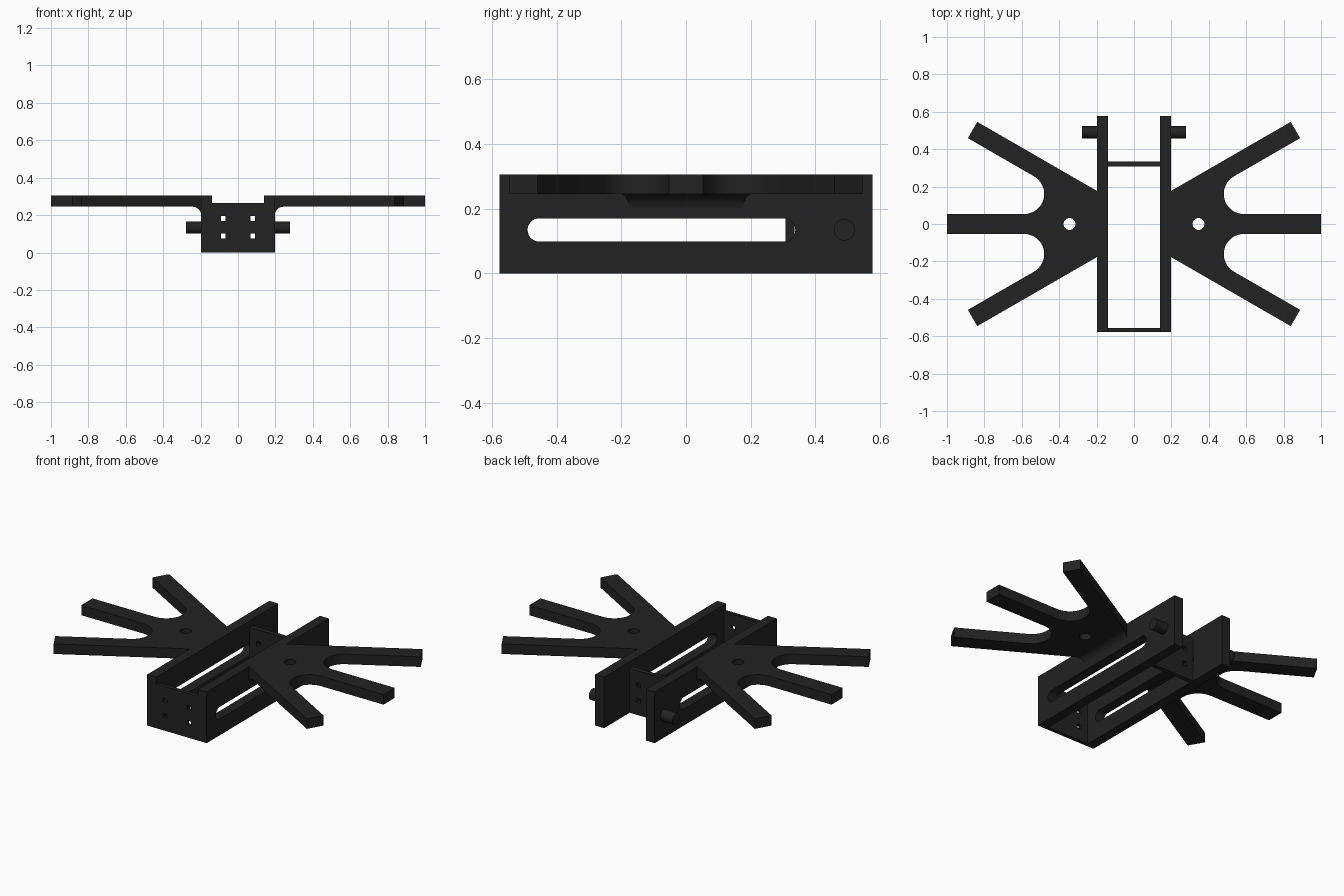
import bpy, bmesh, math
from math import sin, cos, pi

if "Cube" in bpy.data.objects:
    bpy.data.objects.remove(bpy.data.objects["Cube"])

black = bpy.data.materials.new("matte black")
black.diffuse_color = (0.016, 0.016, 0.016, 1)
black.use_nodes = True
black.node_tree.nodes["Principled BSDF"].inputs["Base Color"].default_value = black.diffuse_color
SLOPE = math.tan(pi / 6)


def make(name, sections):
    """Solid from two matching rings of 3D points."""
    bm = bmesh.new()
    a, b = [[bm.verts.new(p) for p in ring] for ring in sections]
    bm.faces.new(a)
    bm.faces.new(b)
    n = len(a)
    for i in range(n):
        bm.faces.new((a[i], a[(i + 1) % n], b[(i + 1) % n], b[i]))
    bmesh.ops.recalc_face_normals(bm, faces=bm.faces)
    mesh = bpy.data.meshes.new(name)
    bm.to_mesh(mesh)
    bm.free()
    mesh.materials.append(black)
    ob = bpy.data.objects.new(name, mesh)
    bpy.context.collection.objects.link(ob)
    return ob


def prism(name, pts, axis, lo, hi):
    """Extrude a 2D outline along x, y or z."""
    put = {"x": lambda p, t: (t, p[0], p[1]),
           "y": lambda p, t: (p[0], t, p[1]),
           "z": lambda p, t: (p[0], p[1], t)}[axis]
    return make(name, [[put(p, t) for p in pts] for t in (lo, hi)])


def rect(x0, x1, y0, y1):
    return [(x0, y0), (x1, y0), (x1, y1), (x0, y1)]


def arc(cx, cy, r, a0, a1, n):
    return [(cx + r * cos(a0 + (a1 - a0) * i / n), cy + r * sin(a0 + (a1 - a0) * i / n))
            for i in range(n + 1)]


def circle(cx, cy, r, n=32):
    return arc(cx, cy, r, 0, 2 * pi, n)[:-1]


def cut(ob, cutter):
    mod = ob.modifiers.new("cut", "BOOLEAN")
    mod.operation, mod.solver, mod.object = "DIFFERENCE", "EXACT", cutter
    bpy.context.view_layer.objects.active = ob
    bpy.ops.object.modifier_apply(modifier=mod.name)
    bpy.data.objects.remove(cutter)


def finish(ob, mirror=True):
    bpy.ops.object.select_all(action="DESELECT")
    ob.select_set(True)
    bpy.context.view_layer.objects.active = ob
    bpy.ops.object.shade_smooth_by_angle(angle=math.radians(30))
    if mirror:
        ob.modifiers.new("mirror", "MIRROR").use_mirror_merge = False


# side rails with a long rounded slot
rail = prism("side_rail", rect(-0.577, 0.577, 0, 0.305), "x", 0.138, 0.197)
slot = arc(0.302, 0.134, 0.036, -pi / 2, pi / 2, 16) + arc(-0.454, 0.134, 0.036, pi / 2, 1.5 * pi, 16)
cut(rail, prism("slot_cutter", slot, "x", 0.1, 0.25))
finish(rail)

# front plate and inner cross plate, each with four small holes
for name, half, y0, y1 in (("front_plate", 0.197, -0.577, -0.556),
                           ("cross_plate", 0.138, 0.308, 0.335)):
    plate = prism(name, rect(-half, half, 0, 0.265), "y", y0, y1)
    for x in (-0.079, 0.079):
        for z in (0.088, 0.181):
            cut(plate, prism("hole_cutter", rect(x - 0.013, x + 0.013, z - 0.013, z + 0.013),
                             "y", y0 - 0.05, y1 + 0.05))
    finish(plate, False)

# side pegs
finish(prism("side_peg", circle(0.49, 0.134, 0.033), "x", 0.197, 0.277))

# three-fingered wing: half outline, reflected across y = 0
half = [(1.0, 0.053)]
half += arc(0.588, 0.161, 0.108, 1.5 * pi, 2 * pi / 3, 20)
half += [(0.888, 0.459), (0.838, 0.546), (0.195, 0.175)]
outline = half + [(x, -y) for x, y in reversed(half)]
wing = prism("fingered_wing", outline, "z", 0.245, 0.305)
cut(wing, prism("wing_hole_cutter", circle(0.345, 0, 0.032), "z", 0.2, 0.4))
finish(wing)

# concave fillet under the wing root
profile = [(0.195, 0.247)] + arc(0.243, 0.199, 0.046, pi, pi / 2, 10) + [(0.243, 0.247)]
finish(make("wing_fillet", [[(x, s * (0.175 + SLOPE * (x - 0.195)), z) for x, z in profile]
                            for s in (-1, 1)]))
